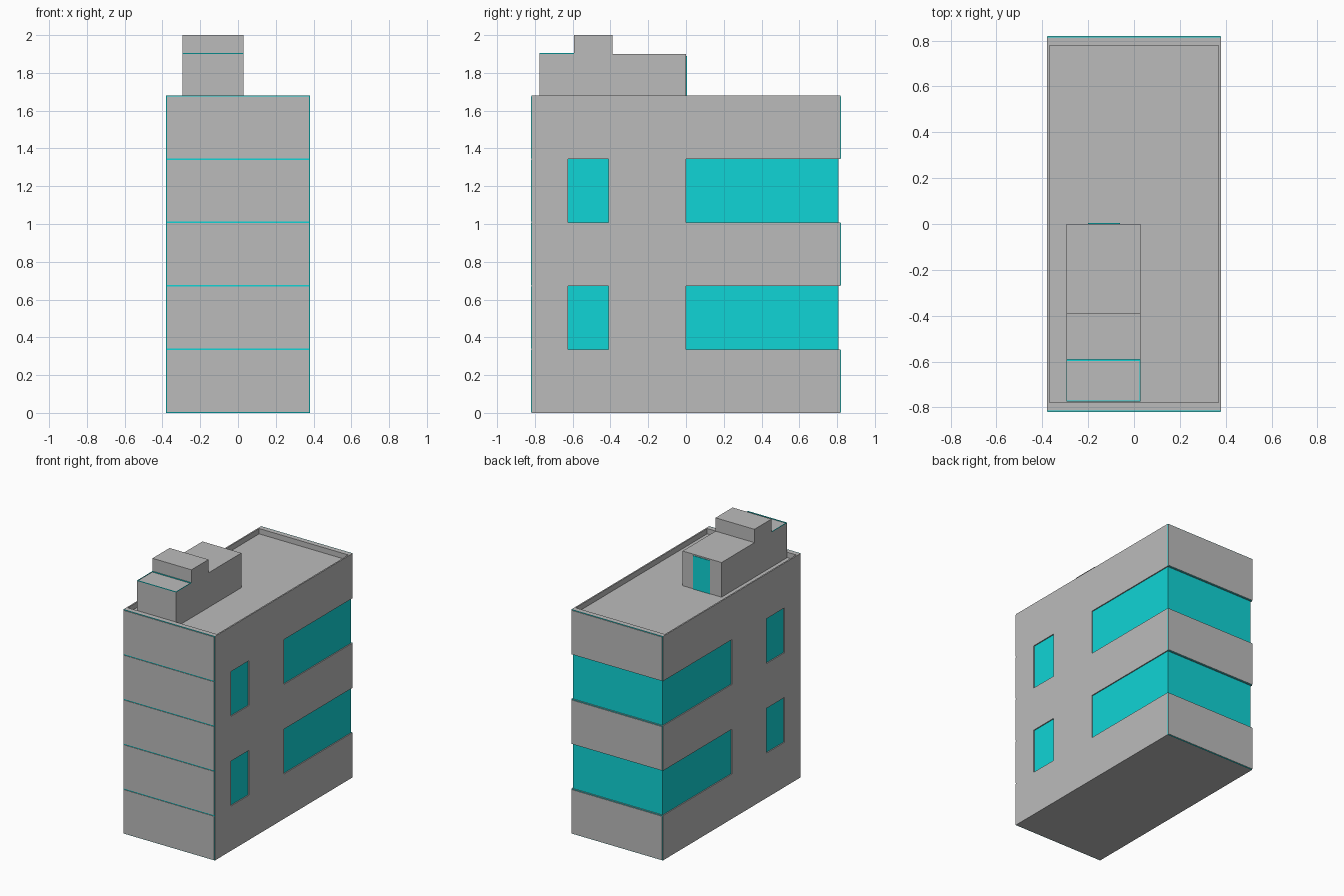
import bpy, bmesh

if "Cube" in bpy.data.objects:
    bpy.data.objects.remove(bpy.data.objects["Cube"])


def material(name, rgb):
    m = bpy.data.materials.new(name)
    m.diffuse_color = (*rgb, 1)
    m.use_nodes = True
    m.node_tree.nodes["Principled BSDF"].inputs["Base Color"].default_value = m.diffuse_color
    return m


GREY = material("concrete grey", (0.5, 0.5, 0.5))
CYAN = material("cyan glass", (0.005, 0.66, 0.67))


def finish(name, bm, mats):
    bmesh.ops.recalc_face_normals(bm, faces=bm.faces)
    me = bpy.data.meshes.new(name)
    bm.to_mesh(me)
    bm.free()
    for m in mats:
        me.materials.append(m)
    ob = bpy.data.objects.new(name, me)
    bpy.context.collection.objects.link(ob)
    return ob


def extrude_profile(points, offset):
    """Closed solid from a planar outline pushed along an offset."""
    bm = bmesh.new()
    face = bm.faces.new([bm.verts.new(p) for p in points])
    new = bmesh.ops.extrude_face_region(bm, geom=[face], use_keep_orig=True)
    verts = [v for v in new["geom"] if isinstance(v, bmesh.types.BMVert)]
    bmesh.ops.translate(bm, verts=verts, vec=offset)
    bmesh.ops.recalc_face_normals(bm, faces=bm.faces)
    return bm


def box(name, x, y, z, mat):
    pts = [(x[0], y[0], z[0]), (x[1], y[0], z[0]), (x[1], y[1], z[0]), (x[0], y[1], z[0])]
    return finish(name, extrude_profile(pts, (0, 0, z[1] - z[0])), [mat])


W, D, H = 0.38, 0.814, 0.336      # half width, half depth of core, storey height
GLASS_X = 0.372

# Plans: plain storey, and storey with recessed side windows and a glazed rear
plain = [(W, -D), (W, D)]
glazed = [(W, -D), (W, -0.625), (GLASS_X, -0.625), (GLASS_X, -0.41), (W, -0.41),
          (W, 0.0), (GLASS_X, 0.0), (GLASS_X, 0.808)]

for i in range(5):
    z0 = i * H
    half = glazed if i % 2 else plain
    plan = half + [(-x, y) for x, y in reversed(half)]
    bm = extrude_profile([(x, y, z0) for x, y in plan], (0, 0, H))
    if i % 2:
        # Glass on recessed faces; the hidden caps are left open
        caps = [f for f in bm.faces if abs(f.normal.z) > 0.5]
        bmesh.ops.delete(bm, geom=caps, context='FACES_ONLY')
        for f in bm.faces:
            c = f.calc_center_median()
            side = abs(f.normal.x) > 0.5 and abs(c.x) < W - 0.004
            f.material_index = int(side or c.y > 0.8)
    if i == 4:
        # Sunken roof behind a thin parapet
        roof = max(bm.faces, key=lambda f: f.calc_center_median().z)
        bmesh.ops.inset_region(bm, faces=[roof], thickness=0.015)
        for v in roof.verts:
            v.co.y = 0.778 if v.co.y > 0 else -0.778
        new = bmesh.ops.extrude_face_region(bm, geom=[roof])
        verts = [v for v in new["geom"] if isinstance(v, bmesh.types.BMVert)]
        bmesh.ops.translate(bm, verts=verts, vec=(0, 0, -0.04))
        if roof.is_valid:
            bmesh.ops.delete(bm, geom=[roof], context='FACES_ONLY')
    finish(f"storey_{i + 1}", bm, [GREY, CYAN])

    # Cladding: grey panels over cyan backing that shows at the seams
    for side, s in (("front", -1), ("rear", 1)):
        if side == "rear" and i % 2:
            continue
        box(f"{side}_seam_{i + 1}", (-W, W), sorted((s * D, s * 0.817)), (z0, z0 + H), CYAN)
        box(f"{side}_panel_{i + 1}", (-W + 0.003, W - 0.003), sorted((s * 0.817, s * 0.821)),
            (z0 + 0.004, z0 + H - 0.004), GREY)

# Stepped rooftop stair house
X0, X1, ROOF = -0.295, 0.028, 1.64
steps = [(-0.775, ROOF), (-0.775, 1.9), (-0.592, 1.9), (-0.592, 2.0),
         (-0.39, 2.0), (-0.39, 1.9), (0.0, 1.9), (0.0, ROOF)]
finish("stair_house", extrude_profile([(X0, y, z) for y, z in steps], (X1 - X0, 0, 0)), [GREY])

# Cyan trim round the low front roof of the stair house
T = 0.006
for n, y in (("front", -0.775), ("back", -0.592 - T)):
    box(f"roof_trim_{n}", (X0, X1), (y, y + T), (1.9, 1.904), CYAN)
for n, x in (("left", X0), ("right", X1 - T / 2)):
    box(f"roof_trim_{n}", (x, x + T / 2), (-0.775 + T, -0.592 - T), (1.9, 1.904), CYAN)

# Roof access door
box("roof_door", (-0.2, -0.062), (0.0, 0.004), (ROOF, 1.89), CYAN)
